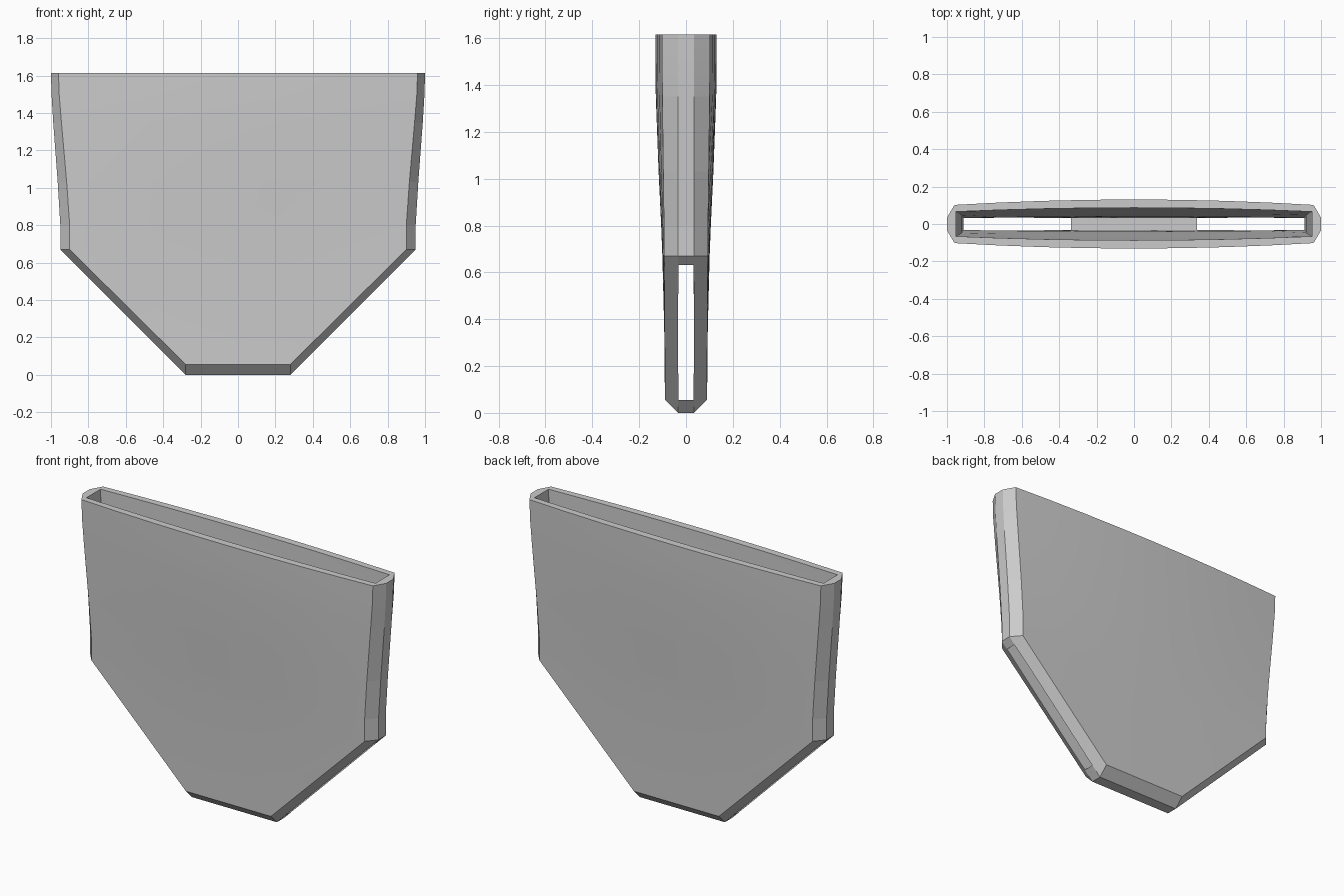
import bpy, bmesh

if "Cube" in bpy.data.objects:
    bpy.data.objects.remove(bpy.data.objects["Cube"])

COLS = [-1, -0.75, -0.5, -0.25, 0, 0.25, 0.5, 0.75, 1]


def ring(z, w, f, strip, ye, yc):
    """Horizontal section: bowed front and back faces, chamfered to a narrow end strip."""
    arc = [(f * t, yc - (yc - ye) * t * t) for t in COLS]
    pts = [(-w, -strip)] + [(x, -y) for x, y in arc] + [(w, -strip), (w, strip)]
    pts += [(x, y) for x, y in reversed(arc)] + [(-w, strip)]
    return [(x, y, z) for x, y in pts]


def loft(name, sections):
    """Skin a stack of sections into a closed solid."""
    bm = bmesh.new()
    rings = [[bm.verts.new(p) for p in ring(*s)] for s in sections]
    n = len(rings[0])
    for a, b in zip(rings, rings[1:]):
        for i in range(n):
            j = (i + 1) % n
            bm.faces.new((a[i], a[j], b[j], b[i]))
    bm.faces.new(rings[0][::-1])
    bm.faces.new(rings[-1])
    bmesh.ops.remove_doubles(bm, verts=bm.verts, dist=1e-5)
    bmesh.ops.recalc_face_normals(bm, faces=bm.faces)
    me = bpy.data.meshes.new(name)
    bm.to_mesh(me)
    bm.free()
    ob = bpy.data.objects.new(name, me)
    bpy.context.collection.objects.link(ob)
    return ob


# Outer shell: z, half width, face half width, strip half depth, edge depth, centre depth
sleeve = loft("sleeve", [
    (0.0, 0.28, 0.28, 0.034, 0.034, 0.034),
    (0.056, 0.336, 0.28, 0.034, 0.09, 0.09),
    (0.36, 0.64, 0.587, 0.034, 0.091, 0.093),
    (0.67, 0.95, 0.90, 0.034, 0.093, 0.101),
    (0.80, 0.95, 0.90, 0.034, 0.094, 0.106),
    (1.03, 0.964, 0.916, 0.034, 0.097, 0.117),
    (1.35, 0.988, 0.944, 0.034, 0.101, 0.129),
    (1.50, 0.997, 0.956, 0.034, 0.102, 0.131),
    (1.615, 1.0, 0.96, 0.034, 0.102, 0.131),
])

# Tapered pocket: open at the top and breaking through the sloped lower sides
pocket = loft("pocket_cutter", [
    (0.056, 0.912, 0.912, 0.032, 0.032, 0.032),
    (0.67, 0.912, 0.912, 0.032, 0.032, 0.04),
    (1.03, 0.92, 0.92, 0.047, 0.047, 0.062),
    (1.35, 0.94, 0.94, 0.062, 0.062, 0.082),
    (1.615, 0.952, 0.952, 0.066, 0.066, 0.087),
    (1.70, 0.955, 0.955, 0.067, 0.067, 0.088),
])
pocket.hide_render = True
pocket.hide_set(True)

cut = sleeve.modifiers.new("pocket", 'BOOLEAN')
cut.operation = 'DIFFERENCE'
cut.solver = 'EXACT'
cut.object = pocket
bpy.context.view_layer.objects.active = sleeve
bpy.ops.object.modifier_apply(modifier=cut.name)
bpy.data.objects.remove(pocket, do_unlink=True)

# Smooth the bowed faces, keep the chamfers crisp
sleeve.select_set(True)
bpy.ops.object.shade_smooth_by_angle(angle=0.05)
